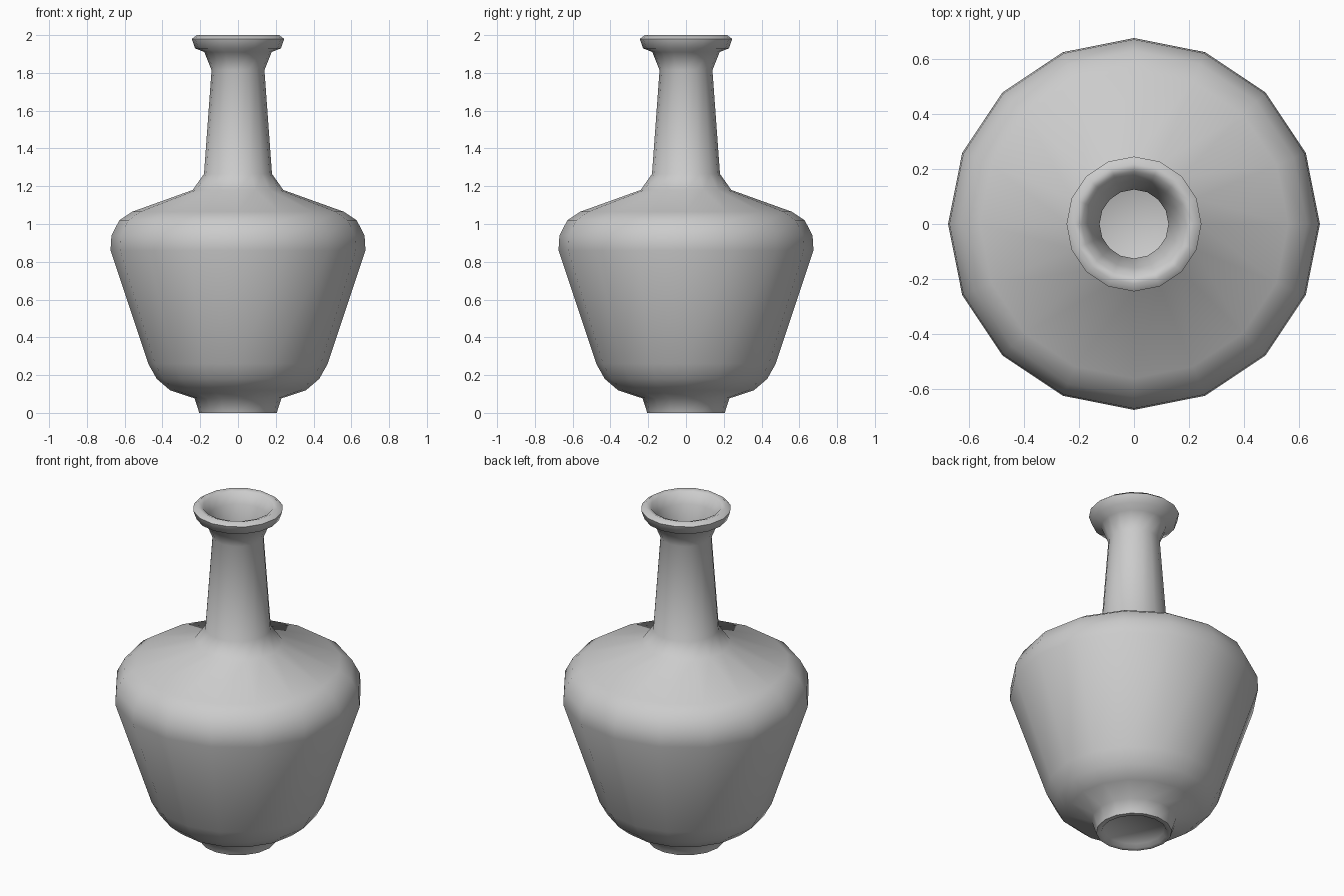
import bpy, bmesh, math

if "Cube" in bpy.data.objects:
    bpy.data.objects.remove(bpy.data.objects["Cube"])

# Outer wall, from foot up to lip (radius, height)
outer = [(0.205, 0), (0.23, 0.077), (0.36, 0.12), (0.43, 0.18), (0.475, 0.26),
         (0.675, 0.86), (0.67, 0.94), (0.628, 1.02), (0.56, 1.065), (0.24, 1.18),
         (0.18, 1.265), (0.14, 1.815), (0.178, 1.91), (0.227, 1.93),
         (0.245, 1.98), (0.218, 2.0)]
# Rounded mouth, inner wall and bowl-shaped floor
inner = [(0.19, 1.99), (0.16, 1.93), (0.125, 1.815), (0.163, 1.265), (0.225, 1.168),
         (0.55, 1.05), (0.615, 1.01), (0.655, 0.935), (0.66, 0.865), (0.46, 0.265),
         (0.42, 0.192), (0.35, 0.135), (0.215, 0.09), (0.16, 0.05), (0, 0.035)]
# Recessed underside of the foot
underside = [(0, 0.02), (0.165, 0.02), (0.178, 0)]


def lathe(name, profile, sides):
    bm = bmesh.new()
    verts = [bm.verts.new((r, 0, z)) for r, z in profile]
    edges = [bm.edges.new(pair) for pair in zip(verts, verts[1:])]
    bmesh.ops.spin(bm, geom=verts + edges, cent=(0, 0, 0), axis=(0, 0, 1),
                   angle=math.tau, steps=sides)
    bmesh.ops.remove_doubles(bm, verts=bm.verts[:], dist=0.0005)
    bmesh.ops.recalc_face_normals(bm, faces=bm.faces[:])
    mesh = bpy.data.meshes.new(name)
    bm.to_mesh(mesh)
    bm.free()
    obj = bpy.data.objects.new(name, mesh)
    bpy.context.collection.objects.link(obj)
    return obj


# Sixteen-sided bottle vase: the axis edge is skipped by lathing two strips
vase = lathe("vase_body", outer + inner, 16)
foot = lathe("foot_underside", underside + [outer[0]], 16)
for obj in (vase, foot):
    obj.select_set(True)
bpy.context.view_layer.objects.active = vase

# Join into one closed shell
bpy.ops.object.join()
vase.name = "vase"
bm = bmesh.new()
bm.from_mesh(vase.data)
bmesh.ops.remove_doubles(bm, verts=bm.verts[:], dist=0.0005)
bmesh.ops.recalc_face_normals(bm, faces=bm.faces[:])
bm.to_mesh(vase.data)
bm.free()
bpy.ops.object.shade_smooth_by_angle(angle=math.radians(65))
